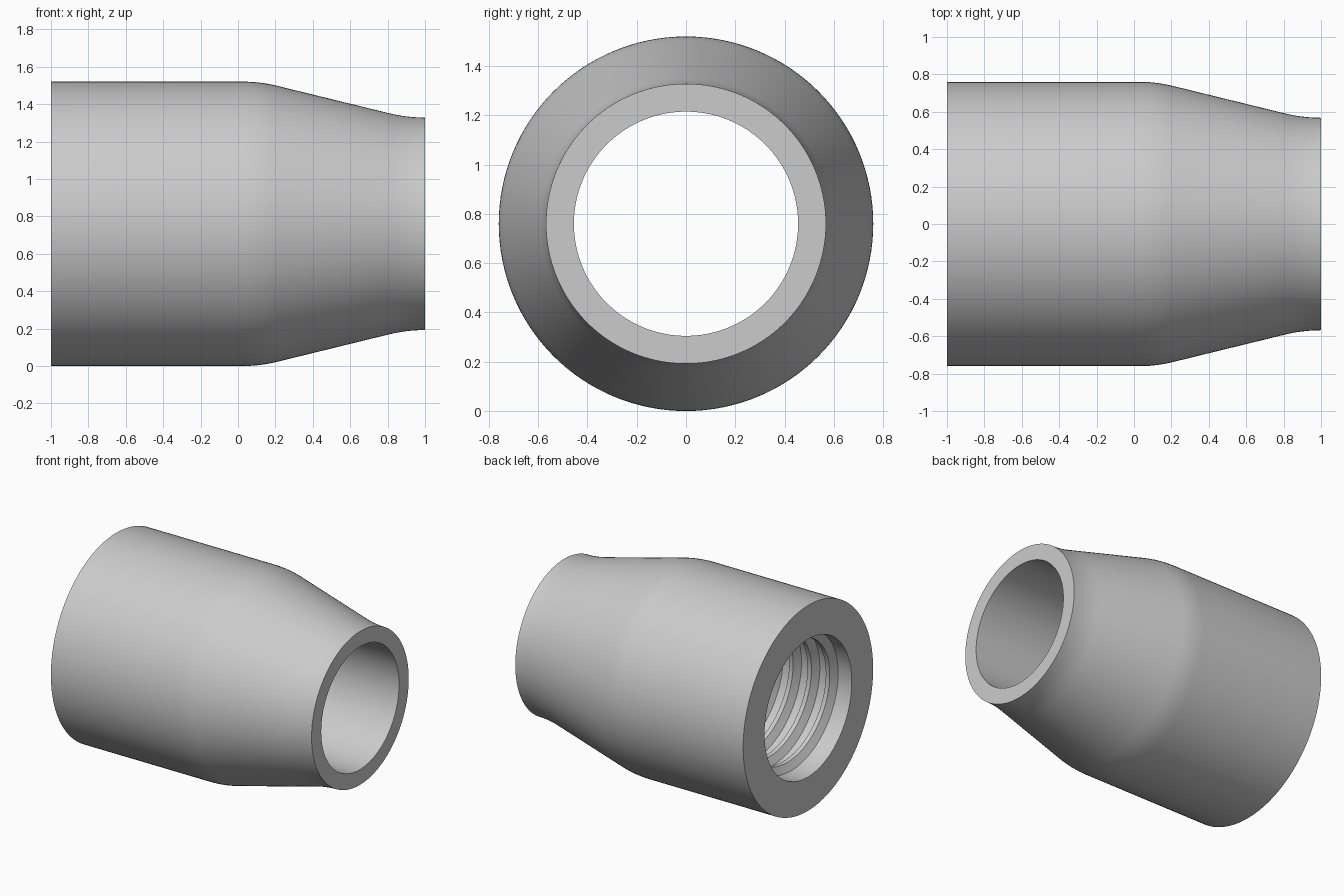
import bpy
import bmesh
from math import sin, cos, pi, radians

if "Cube" in bpy.data.objects:
    bpy.data.objects.remove(bpy.data.objects["Cube"])

SEGMENTS = 128
OUTER, NECK = 0.76, 0.568
BORE, ROOT = 0.455, 0.51

metal = bpy.data.materials.new("plain grey metal")
metal.use_nodes = True
grey = (0.6, 0.6, 0.6, 1)
metal.diffuse_color = grey
metal.node_tree.nodes["Principled BSDF"].inputs["Base Color"].default_value = grey


def skin(name, sections, close_path):
    """Join a row of closed cross-sections into one surface."""
    bm = bmesh.new()
    rings = [[bm.verts.new(p) for p in s] for s in sections]
    n = len(rings[0])
    pairs = list(zip(rings, rings[1:]))
    if close_path:
        pairs.append((rings[-1], rings[0]))
    else:
        bm.faces.new(rings[0])
        bm.faces.new(rings[-1])
    for a, b in pairs:
        for i in range(n):
            j = (i + 1) % n
            bm.faces.new((a[i], a[j], b[j], b[i]))
    bmesh.ops.recalc_face_normals(bm, faces=bm.faces)
    mesh = bpy.data.meshes.new(name)
    bm.to_mesh(mesh)
    bm.free()
    mesh.materials.append(metal)
    obj = bpy.data.objects.new(name, mesh)
    bpy.context.collection.objects.link(obj)
    obj.location.z = OUTER
    bpy.ops.object.select_all(action='DESELECT')
    bpy.context.view_layer.objects.active = obj
    obj.select_set(True)
    bpy.ops.object.shade_smooth_by_angle(angle=radians(25))
    return obj


def around(x, r, t):
    return (x, r * cos(t), r * sin(t))


# Sleeve: straight barrel, blended taper, narrow neck, stepped bore
steps = [i / 8 for i in range(9)]
shoulder = [(0.03 + 0.17 * s, OUTER - 0.02 * s * s) for s in steps]
throat = [(1 - 0.2 * s, NECK + 0.025 * s * s) for s in reversed(steps)]
profile = [(-1, ROOT), (-1, OUTER)] + shoulder + throat
profile += [(1, BORE), (0, BORE), (0, ROOT)]
skin("reducer_sleeve",
     [[around(x, r, 2 * pi * k / SEGMENTS) for x, r in profile]
      for k in range(SEGMENTS)], True)

# Internal screw thread: a trapezoid ridge wound along the wide bore
PITCH, START, TURNS, PER_TURN = 0.15, -0.93, 6, 96
total = TURNS * PER_TURN
phase = pi + 2 * pi * (START + 0.84) / PITCH
ridge = []
for k in range(total + 1):
    fade = min(1, k / 16 + 0.02, (total - k) / 16 + 0.02)
    t = phase + 2 * pi * k / PER_TURN
    x = START + PITCH * k / PER_TURN
    crest = ROOT - (ROOT - BORE - 0.002) * fade
    ridge.append([around(x + dx, r, t) for dx, r in
                  ((-0.05, ROOT + 0.004), (-0.016, crest),
                   (0.016, crest), (0.05, ROOT + 0.004))])
skin("internal_thread", ridge, False)
